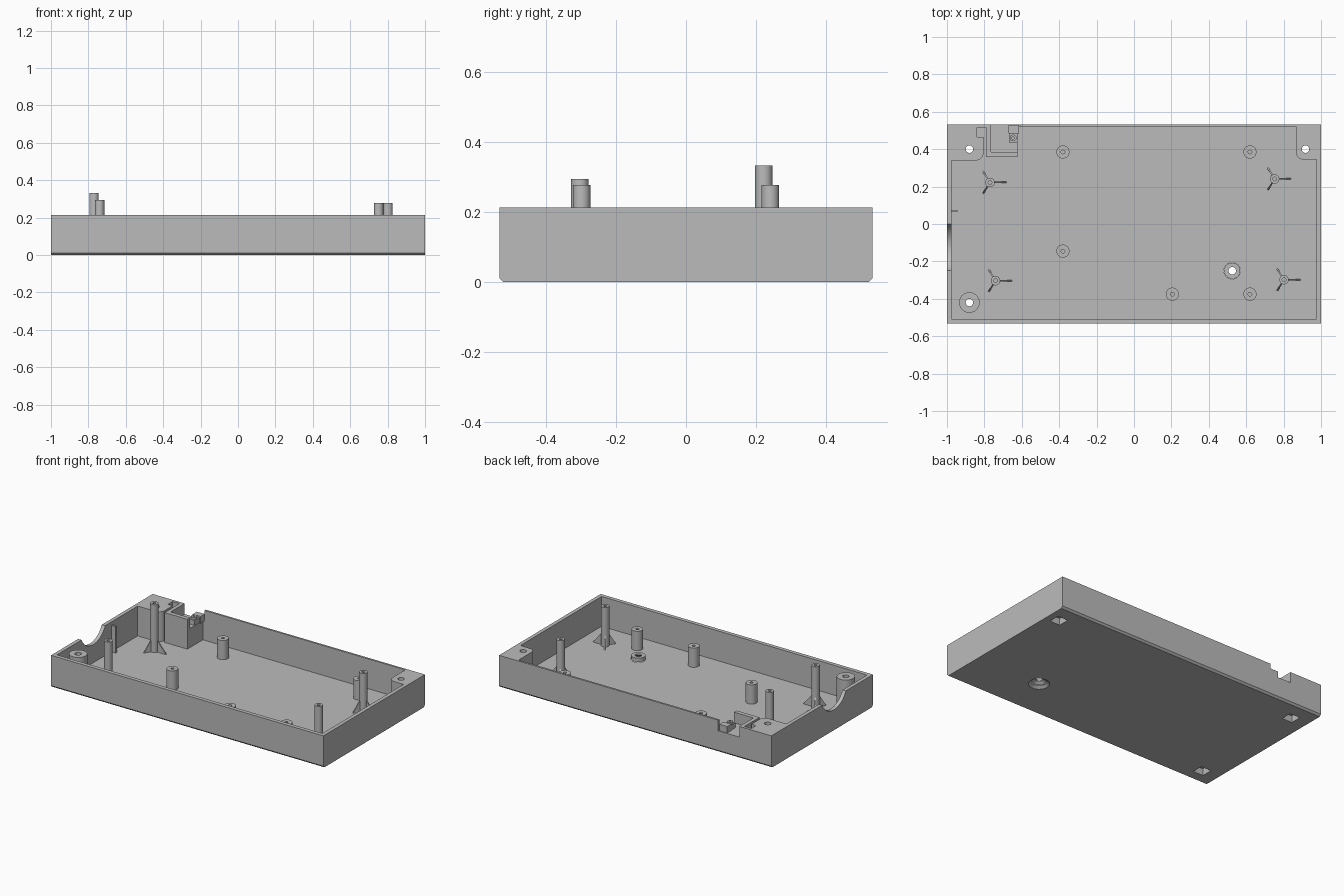
import bpy
import bmesh
from math import pi, cos, sin, radians
from mathutils import Matrix, Vector

if "Cube" in bpy.data.objects:
    bpy.data.objects.remove(bpy.data.objects["Cube"])

HALF_Y, TOP, FLOOR = 0.533, 0.213, 0.015

# One grey plastic for everything
grey = bpy.data.materials.new("grey plastic")
grey.use_nodes = True
grey.diffuse_color = (0.5, 0.5, 0.5, 1)
grey.node_tree.nodes["Principled BSDF"].inputs["Base Color"].default_value = (0.5, 0.5, 0.5, 1)


def finish(name, bm):
    bmesh.ops.recalc_face_normals(bm, faces=bm.faces)
    mesh = bpy.data.meshes.new(name)
    bm.to_mesh(mesh)
    bm.free()
    mesh.materials.append(grey)
    obj = bpy.data.objects.new(name, mesh)
    bpy.context.collection.objects.link(obj)
    smooth(mesh)
    return obj


def smooth(mesh):
    for p in mesh.polygons:
        p.use_smooth = True
    mesh.set_sharp_from_angle(angle=radians(30))


def add_prism(bm, pts, z0, z1, matrix=Matrix()):
    """Outline in x, y extruded from z0 to z1, then moved by matrix."""
    low = [bm.verts.new(matrix @ Vector((x, y, z0))) for x, y in pts]
    high = [bm.verts.new(matrix @ Vector((x, y, z1))) for x, y in pts]
    bm.faces.new(low[::-1])
    bm.faces.new(high)
    for i in range(len(pts)):
        j = (i + 1) % len(pts)
        bm.faces.new((low[i], low[j], high[j], high[i]))


def prism(name, pts, z0, z1, matrix=Matrix()):
    bm = bmesh.new()
    add_prism(bm, pts, z0, z1, matrix)
    return finish(name, bm)


def rect(x0, x1, y0, y1):
    return [(x0, y0), (x1, y0), (x1, y1), (x0, y1)]


def arc(cx, cy, r, a0, a1, n=8):
    steps = [radians(a0 + (a1 - a0) * i / n) for i in range(n + 1)]
    return [(cx + r * cos(a), cy + r * sin(a)) for a in steps]


def disc(x, y, r, n=32):
    return arc(x, y, r, 0, 360 - 360 / n, n - 1)


def add_tube(bm, x, y, outer, inner, z0, z1, n=32):
    rings = []
    for r, z in ((inner, z0), (outer, z0), (outer, z1), (inner, z1)):
        rings.append([bm.verts.new((px, py, z)) for px, py in disc(x, y, r, n)])
    for a in range(4):
        lo, hi = rings[a], rings[(a + 1) % 4]
        for i in range(n):
            j = (i + 1) % n
            bm.faces.new((lo[i], lo[j], hi[j], hi[i]))


def combine(target, tool, operation):
    """Apply a boolean and remove the tool."""
    tool.hide_render = True
    mod = target.modifiers.new("cut", 'BOOLEAN')
    mod.operation, mod.object, mod.solver = operation, tool, 'EXACT'
    graph = bpy.context.evaluated_depsgraph_get()
    result = bpy.data.meshes.new_from_object(target.evaluated_get(graph))
    target.modifiers.clear()
    target.data = result
    bpy.data.objects.remove(tool)


# Turns an outline in y, z into an extrusion along x
ALONG_X = Matrix(((0, 0, 1, 0), (1, 0, 0, 0), (0, 1, 0, 0), (0, 0, 0, 1)))

# Case: chamfered lower edges at front and back
c = 0.012
case = prism("case", [(-HALF_Y + c, 0), (HALF_Y - c, 0), (HALF_Y, c), (HALF_Y, TOP),
                      (-HALF_Y, TOP), (-HALF_Y, c)], -1, 1, ALONG_X)

# Cavity leaves the walls, two corner blocks and the connector block standing
cavity = [(-0.975, -0.507), (0.975, -0.507), (0.975, 0.345)]
cavity += arc(0.905, 0.385, 0.04, 270, 180)
cavity += [(0.865, 0.52), (-0.622, 0.52), (-0.622, 0.357), (-0.79, 0.357), (-0.79, 0.515),
           (-0.84, 0.515), (-0.84, 0.465), (-0.805, 0.465)]
cavity += arc(-0.845, 0.38, 0.04, 0, -90)
cavity += [(-0.975, 0.34)]
combine(case, prism("cavity_cutter", cavity, FLOOR, 0.4), 'DIFFERENCE')

# Corner screw boss
combine(case, prism("corner_boss", disc(-0.88, -0.42, 0.055), 0.006, TOP), 'UNION')

# Connector slot through the back wall
combine(case, prism("slot_cutter", rect(-0.765, -0.61, 0.385, 0.6), 0.142, 0.4), 'DIFFERENCE')

# Rounded cable notch in the right wall
combine(case, prism("notch_cutter", disc(-0.125, 0.273, 0.138, 48), -1.1, -0.95, ALONG_X),
        'DIFFERENCE')

# Screw holes with square nut pockets underneath
for x, y in ((-0.88, 0.4), (0.917, 0.4), (-0.88, -0.42)):
    combine(case, prism("hole_cutter", disc(x, y, 0.02, 24), -0.1, 0.4), 'DIFFERENCE')
    s = 0.037
    combine(case, prism("nut_cutter", rect(x - s, x + s, y - s, y + s), -0.1, 0.045),
            'DIFFERENCE')

# Collar with countersunk hole
RING = (0.525, -0.25)
combine(case, prism("collar", disc(*RING, 0.043), 0.008, 0.042), 'UNION')
bm = bmesh.new()
bmesh.ops.create_cone(bm, cap_ends=True, segments=32, radius1=0.066, radius2=0.022, depth=0.034,
                      matrix=Matrix.Translation((*RING, 0.015)))
combine(case, finish("countersink_cutter", bm), 'DIFFERENCE')
combine(case, prism("hole_cutter", disc(*RING, 0.02), -0.1, 0.2), 'DIFFERENCE')
smooth(case.data)

# Short board bosses
bm = bmesh.new()
for x, y in ((-0.38, 0.385), (0.62, 0.385), (-0.38, -0.145), (0.62, -0.375), (0.205, -0.375)):
    add_tube(bm, x, y, 0.035, 0.01, FLOOR - 0.005, 0.143)
finish("board_bosses", bm)

# Tall posts, each braced by three triangular ribs
for name, x, y, top in (("post_back_right", -0.77, 0.222, 0.333),
                        ("post_front_right", -0.74, -0.303, 0.294),
                        ("post_back_left", 0.752, 0.241, 0.277),
                        ("post_front_left", 0.802, -0.298, 0.277)):
    bm = bmesh.new()
    add_tube(bm, x, y, 0.025, 0.01, FLOOR - 0.005, top)
    for angle, reach in ((0, 0.09), (122, 0.07), (238, 0.07)):
        place = (Matrix.Translation((x, y, FLOOR - 0.002)) @ Matrix.Rotation(radians(angle), 4, 'Z')
                 @ Matrix.Rotation(pi / 2, 4, 'X'))
        add_prism(bm, [(0.02, 0), (reach, 0), (0.02, 0.085)], -0.004, 0.004, place)
    finish(name, bm)

# Small rib on the right wall
prism("wall_rib", rect(-0.98, -0.943, 0.064, 0.076), FLOOR - 0.005, 0.19)

# Cable clip in the connector slot
prism("clip_step", rect(-0.672, -0.615, 0.485, HALF_Y - 0.005), 0.138, 0.185)
bm = bmesh.new()
add_prism(bm, rect(-0.668, -0.624, 0.435, 0.486), 0.138, 0.175)
add_tube(bm, -0.646, 0.46, 0.018, 0.007, 0.17, 0.188, 16)
finish("clip_screw_seat", bm)
